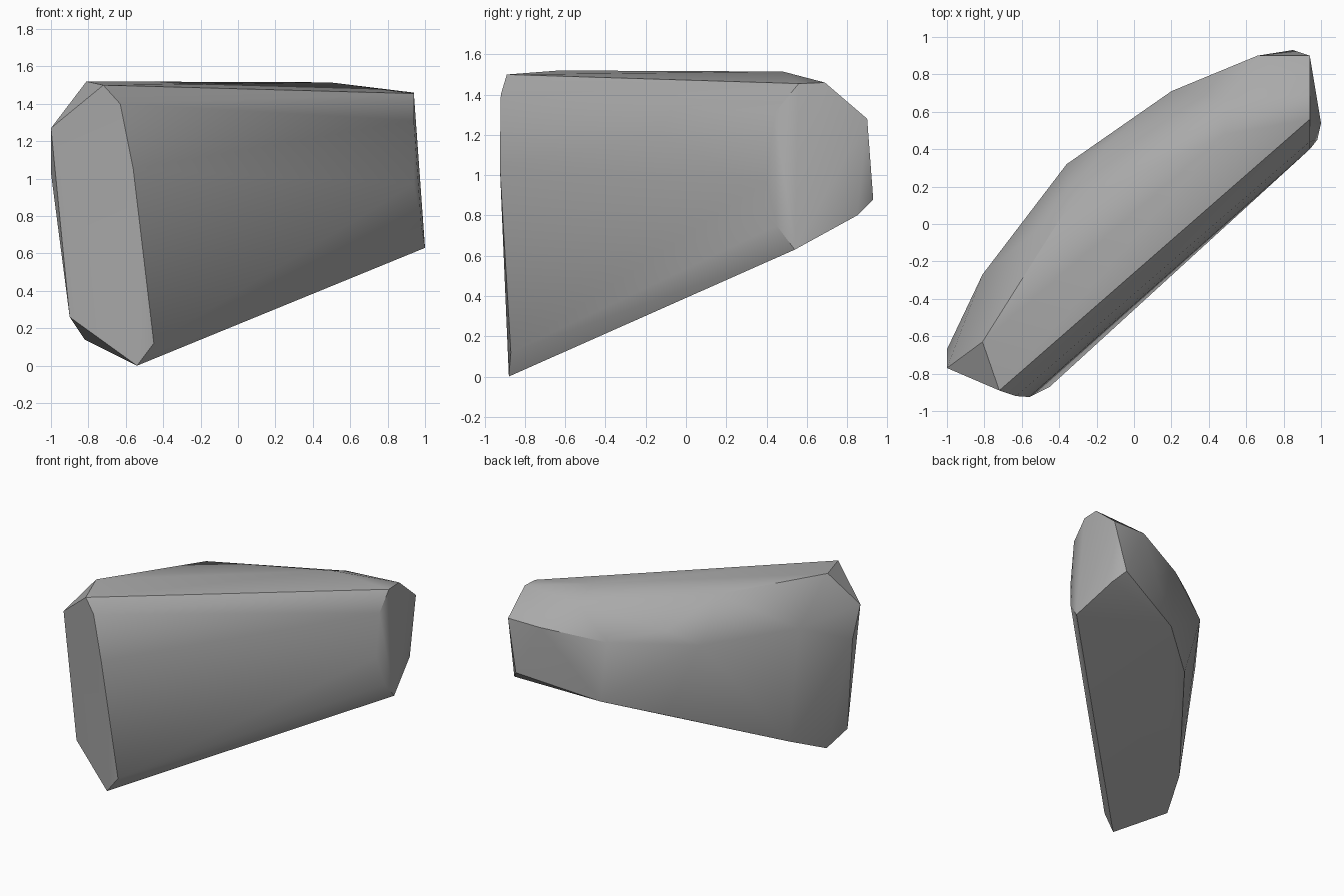
import bpy
import bmesh
import math

# Remove the default object
default_cube = bpy.data.objects.get("Cube")
if default_cube:
    bpy.data.objects.remove(default_cube, do_unlink=True)


def make_material(name, colour):
    """One flat colour for viewport and render."""
    material = bpy.data.materials.new(name)
    material.use_nodes = True
    material.diffuse_color = colour
    shader = next(n for n in material.node_tree.nodes if n.type == 'BSDF_PRINCIPLED')
    shader.inputs["Base Color"].default_value = colour
    shader.inputs["Roughness"].default_value = 0.9
    return material


def make_hull(name, rings, material):
    """Wrap the smallest convex skin around groups of corner points."""
    bm = bmesh.new()
    for ring in rings:
        for corner in ring:
            bm.verts.new(corner)
    result = bmesh.ops.convex_hull(bm, input=bm.verts[:])
    spare = {e for key in ("geom_interior", "geom_unused") for e in result[key]}
    bmesh.ops.delete(bm, geom=[e for e in spare if isinstance(e, bmesh.types.BMVert)],
                     context='VERTS')
    # Join the nearly flat triangles into broad facets
    bmesh.ops.dissolve_limit(bm, angle_limit=math.radians(2),
                             verts=bm.verts[:], edges=bm.edges[:])
    bmesh.ops.recalc_face_normals(bm, faces=bm.faces[:])
    mesh = bpy.data.meshes.new(name)
    bm.to_mesh(mesh)
    bm.free()
    mesh.materials.append(material)
    boulder = bpy.data.objects.new(name, mesh)
    bpy.context.collection.objects.link(boulder)
    return boulder


# Broad cut face at the tall end
tall_end = [(-1, -.77, 1.27), (-.9, -.75, .26), (-.54, -.88, 0), (-.45, -.87, .12),
            (-.56, -.925, 1.05), (-.63, -.92, 1.4), (-.72, -.89, 1.5)]

# Small chipped face at the raised end
raised_end = [(1, .54, .63), (.98, .45, .75), (.94, .4, .97), (.94, .44, 1.31),
              (.94, .56, 1.455), (.94, .69, 1.46), (.94, .9, 1.28),
              (.85, .93, .88), (.92, .85, .8)]

# Crown running along the top
crown = [(-.81, -.63, 1.52), (-.35, .1, 1.51), (.49, .48, 1.515), (.49, .67, 1.44)]

# Bulging shoulder along the back
shoulder = [(-1, -.67, 1.03), (-.81, -.27, 1.22), (-.36, .32, 1.19),
            (-.13, .44, 1.29), (.2, .71, 1.21), (.66, .9, 1.28)]

# Lower back edge of the sloping underside
underside = [(-.82, -.6, .14), (-.69, -.31, .27), (-.12, .43, .61), (.25, .72, .73)]

stone_grey = make_material("stone grey", (.4, .4, .4, 1))
rock = make_hull("rock", [tall_end, raised_end, crown, shoulder, underside], stone_grey)

# Soft facets with crisp main breaks
bpy.ops.object.select_all(action='DESELECT')
rock.select_set(True)
bpy.context.view_layer.objects.active = rock
bpy.ops.object.shade_smooth_by_angle(angle=math.radians(30))
